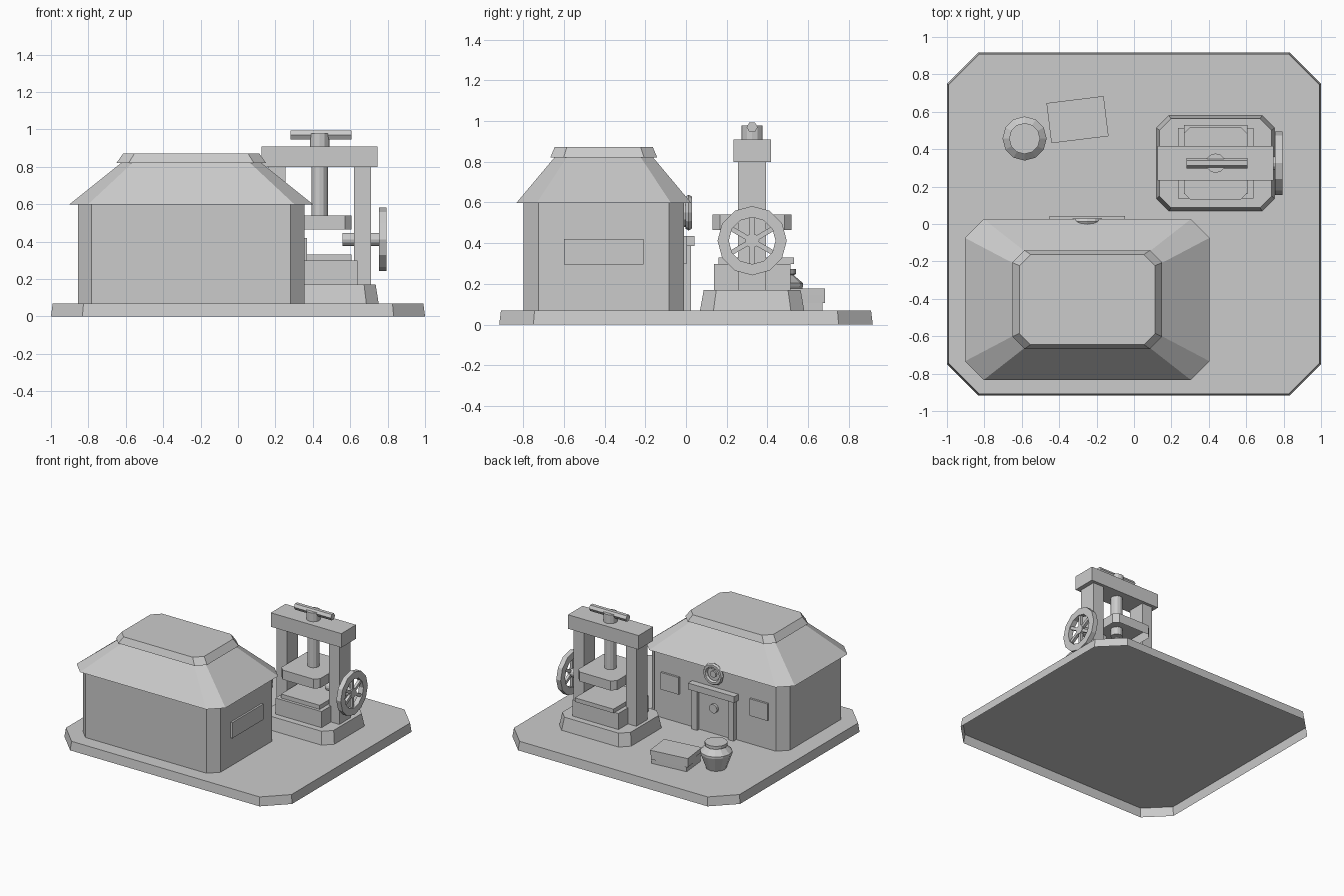
import bpy, bmesh
from math import radians, sin, cos, pi
from mathutils import Matrix

if "Cube" in bpy.data.objects:
    bpy.data.objects.remove(bpy.data.objects["Cube"], do_unlink=True)

grey = bpy.data.materials.new("stone grey")
grey.use_nodes = True
grey.diffuse_color = (0.6, 0.6, 0.6, 1)
grey.node_tree.nodes["Principled BSDF"].inputs["Base Color"].default_value = (0.6, 0.6, 0.6, 1)


def finish(name, bm, matrix):
    bmesh.ops.recalc_face_normals(bm, faces=bm.faces)
    mesh = bpy.data.meshes.new(name)
    bm.to_mesh(mesh)
    bm.free()
    mesh.materials.append(grey)
    obj = bpy.data.objects.new(name, mesh)
    obj.matrix_world = matrix
    bpy.context.collection.objects.link(obj)


def stack(name, rings, center=(0, 0), turn=0):
    """Loft rectangles, each ring = (z, half x, half y, corner cut); cut-corner lofts are open below."""
    bm = bmesh.new()
    loops = []
    for z, hx, hy, c in rings:
        if c:
            pts = [(hx, c - hy), (hx, hy - c), (hx - c, hy), (c - hx, hy),
                   (-hx, hy - c), (-hx, c - hy), (c - hx, -hy), (hx - c, -hy)]
        else:
            pts = [(hx, -hy), (hx, hy), (-hx, hy), (-hx, -hy)]
        loops.append([bm.verts.new((x, y, z)) for x, y in pts])
    n = len(loops[0])
    for a, b in zip(loops, loops[1:]):
        for i in range(n):
            j = (i + 1) % n
            bm.faces.new((a[i], a[j], b[j], b[i]))
    if n == 4:
        bm.faces.new(loops[0][::-1])
    bm.faces.new(loops[-1])
    finish(name, bm, Matrix.Translation((*center, 0)) @ Matrix.Rotation(radians(turn), 4, "Z"))


def box(name, x, y, z):
    stack(name, [(h, (x[1] - x[0]) / 2, (y[1] - y[0]) / 2, 0) for h in z],
          ((x[0] + x[1]) / 2, (y[0] + y[1]) / 2))


def lathe(name, profile, origin, sides=12, axis="Z", closed=False, phase=0):
    """Turn a (radius, height) profile around an axis."""
    bm = bmesh.new()
    angles = [2 * pi * (i + phase) / sides for i in range(sides)]
    loops = [[bm.verts.new((r * cos(a), r * sin(a), h)) for a in angles] for r, h in profile]
    pairs = list(zip(loops, loops[1:]))
    if closed:
        pairs.append((loops[-1], loops[0]))
    else:
        bm.faces.new(loops[0][::-1])
        bm.faces.new(loops[-1])
    for a, b in pairs:
        for i in range(sides):
            j = (i + 1) % sides
            bm.faces.new((a[i], a[j], b[j], b[i]))
    spin = {"Z": Matrix(), "X": Matrix.Rotation(pi / 2, 4, "Y"),
            "Y": Matrix.Rotation(-pi / 2, 4, "X")}[axis]
    finish(name, bm, Matrix.Translation(origin) @ spin)


# Ground slab, hollow underneath
stack("ground_slab", [(0, 1, .918, .168), (.07, .991, .909, .165)])

# House
HX, HY = -.25, -.404
WALL = HY + .392
stack("house_walls", [(.07, .605, .394, .073), (.597, .605, .394, .073)], (HX, HY))
stack("roof", [(.597, .654, .43, .1), (.82, .375, .243, .06)], (HX, HY))
stack("roof_cap", [(.82, .4, .263, .065), (.872, .363, .241, .06)], (HX, HY))
box("side_panel", (.34, .37), (-.6, -.21), (.295, .42))

# Doorway on the back wall
box("door", (HX - .14, HX + .14), (WALL - .02, WALL + .01), (.07, .39))
box("door_lintel", (HX - .203, HX + .203), (WALL - .02, .042), (.385, .435))
for side, label in ((-1, "right"), (1, "left")):
    px, wx = HX + side * .16, HX + side * .39
    box("door_post_" + label, (px - .025, px + .025), (WALL - .02, .025), (.07, .39))
    box("window_" + label, (wx - .079, wx + .079), (WALL - .02, WALL + .018), (.3, .435))
lathe("door_boss", [(.035, 0), (.035, .03)], (HX, WALL, .275), axis="Y")

# Round sign over the door: a hexagonal-section ring and a disc
lathe("sign_rim", [(.07 + .018 * cos(k * pi / 3), .025 + .018 * sin(k * pi / 3)) for k in range(6)],
      (HX, WALL, .55), axis="Y", closed=True)
lathe("sign_disc", [(.07, -.01), (.07, .018)], (HX, WALL, .55), axis="Y")
lathe("sign_boss", [(.026, 0), (.026, .032)], (HX, WALL, .55), axis="Y")

# Press
PX, PY = .436, .325
stack("press_base", [(.07, .316, .256, .066), (.17, .3, .238, .062)], (PX, PY))
stack("press_bed", [(.165, .202, .188, 0), (.298, .202, .188, 0)], (PX, PY))
box("press_plate", (PX - .17, PX + .17), (.16, .53), (.298, .33))
stack("press_head", [(.465, .17, .194, .035), (.54, .17, .194, .035)], (PX, PY))
box("press_beam", (.125, .745), (PY - .092, PY + .092), (.798, .909))
for side, label in ((-1, "right"), (1, "left")):
    cx = PX + side * .229
    box("press_column_" + label, (cx - .046, cx + .046), (PY - .069, PY + .069), (.165, .8))
lathe("press_screw", [(.044, .48), (.044, .91)], (PX, PY, 0))
lathe("screw_hub", [(.052, .9), (.052, .978)], (PX, PY, 0))
lathe("screw_handle", [(.027, -.162), (.027, .162)], (PX + .008, PY, .97),
      sides=6, axis="X", phase=.5)

# Hand wheel on the left side of the press
WZ = .412
lathe("wheel_axle", [(.035, .56), (.035, .765)], (0, PY, WZ), axis="X")
lathe("wheel_rim", [(.17, .755), (.17, .794), (.115, .794), (.115, .755)],
      (0, PY, WZ), axis="X", closed=True)
lathe("wheel_hub", [(.035, .757), (.035, .788)], (0, PY, WZ), axis="X")
for k in range(3):
    bm = bmesh.new()
    bmesh.ops.create_cube(bm, size=1, matrix=Matrix.Diagonal((.022, .024, .24, 1)))
    finish(f"wheel_spoke_{k + 1}", bm,
           Matrix.Translation((.774, PY, WZ)) @ Matrix.Rotation(k * pi / 3, 4, "X"))

# Jar
lathe("jar", [(.075, .07), (.118, .187), (.118, .203), (.072, .243), (.083, .248), (.083, .272)],
      (-.585, .457, 0))

# Pile of boards
for k, turn in enumerate((5.5, 8, 7)):
    half_x, half_y = .146 + k * .004, .1 + k * .004
    stack(f"board_{k + 1}", [(.07 + k * .036, half_x, half_y, 0), (.106 + k * .036, half_x, half_y, 0)],
          (-.302, .558), turn)
